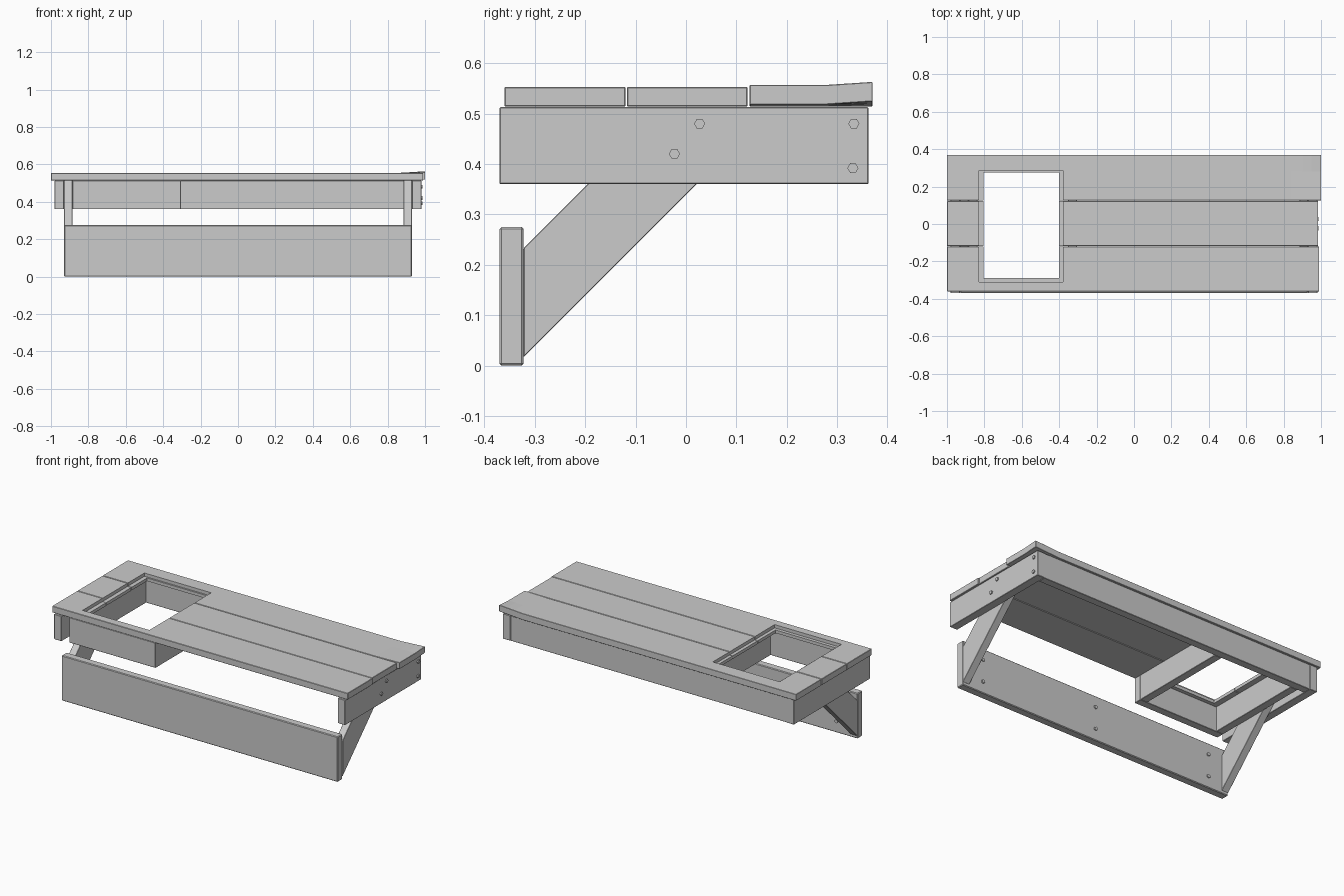
import bpy, bmesh, math
from mathutils import Matrix, Vector

if "Cube" in bpy.data.objects:
    bpy.data.objects.remove(bpy.data.objects["Cube"])


def finish(name, bm, bevel=0.0):
    bmesh.ops.recalc_face_normals(bm, faces=bm.faces)
    me = bpy.data.meshes.new(name)
    bm.to_mesh(me)
    bm.free()
    ob = bpy.data.objects.new(name, me)
    bpy.context.collection.objects.link(ob)
    if bevel:
        m = ob.modifiers.new("edge_bevel", 'BEVEL')
        m.width, m.segments = bevel, 1
        m.limit_method, m.angle_limit = 'ANGLE', math.radians(40)
    return ob


def box_bm(x, y, z):
    bm = bmesh.new()
    size = Vector((x[1] - x[0], y[1] - y[0], z[1] - z[0]))
    mid = Vector((sum(x), sum(y), sum(z))) / 2
    bmesh.ops.create_cube(bm, size=1, matrix=Matrix.Translation(mid) @ Matrix.Diagonal(size.to_4d()))
    return bm


def board(name, x, y, z, bevel=0.002):
    return finish(name, box_bm(x, y, z), bevel)


def bolt(name, loc, axis):
    # low hexagonal bolt head facing along the given axis
    bm = bmesh.new()
    rot = Vector((0, 0, 1)).rotation_difference(Vector(axis)).to_matrix().to_4x4()
    bmesh.ops.create_cone(bm, cap_ends=True, segments=6, radius1=0.011, radius2=0.011, depth=0.012,
                          matrix=Matrix.Translation(loc) @ rot)
    return finish(name, bm)


# Table top planks
TOP = (0.514, 0.553)
planks = [
    board("front_plank", (-1, 0.99), (-0.36, -0.12), TOP),
    board("middle_plank_left", (-1, -0.6), (-0.117, 0.122), TOP),
    board("middle_plank_right", (-0.6, 0.985), (-0.117, 0.122), TOP),
]

# Back plank, with its right end warped upward
bm = box_bm((-1, 1), (0.126, 0.37), TOP)
cuts = [((x, 0, 0), (1, 0, 0)) for x in (0.84, 0.9, 0.95)] + [((0, 0.28, 0), (0, 1, 0))]
for co, no in cuts:
    bmesh.ops.bisect_plane(bm, geom=bm.verts[:] + bm.edges[:] + bm.faces[:], plane_co=co, plane_no=no)
for v in bm.verts:
    t = max(0, (v.co.x - 0.84) / 0.16)
    u = max(0, (v.co.y - 0.28) / 0.09)
    v.co.z += t * (0.004 + 0.006 * u)
planks.append(finish("back_plank", bm, 0.0015))

# Rebated opening in the top: wide above, narrower below
cutters = [
    board("opening_cutter_wide", (-0.83, -0.38), (-0.31, 0.285), (0.533, 0.7), 0),
    board("opening_cutter_narrow", (-0.805, -0.40), (-0.29, 0.275), (0.45, 0.65), 0),
]
for c in cutters:
    c.hide_render = True
    c.hide_set(True)
    for p in planks:
        m = p.modifiers.new("opening", 'BOOLEAN')
        m.operation, m.object, m.solver = 'DIFFERENCE', c, 'EXACT'

# Apron boards under the top
AP = (0.36, 0.513)
for side, s in (("left", -1), ("right", 1)):
    board(f"{side}_end_apron", sorted((s * 0.93, s * 0.98)), (-0.37, 0.362), AP)
board("back_apron", (-0.93, 0.93), (0.312, 0.36), AP)

# Frame around the opening
board("opening_frame_front", (-0.885, -0.305), (-0.358, -0.31), AP)
board("opening_frame_left", (-0.885, -0.837), (-0.31, 0.312), AP)
board("opening_frame_right", (-0.353, -0.305), (-0.31, 0.312), AP)

# Wall board
board("wall_board", (-0.93, 0.93), (-0.37, -0.322), (0, 0.275), 0.004)

# Diagonal braces
profile = [(-0.322, 0.017), (0.174, 0.513), (-0.042, 0.513), (-0.322, 0.233)]
for side, s in (("left", -1), ("right", 1)):
    bm = bmesh.new()
    f = bm.faces.new([bm.verts.new((s * 0.885, y, z)) for y, z in profile])
    ext = bmesh.ops.extrude_face_region(bm, geom=[f])["geom"]
    bmesh.ops.translate(bm, vec=(s * 0.045, 0, 0),
                        verts=[g for g in ext if isinstance(g, bmesh.types.BMVert)])
    finish(f"{side}_brace", bm, 0.0015)

# Bolts on the right end apron
for i, (y, z) in enumerate([(0.333, 0.48), (0.331, 0.392), (0.027, 0.48), (-0.023, 0.42)]):
    bolt(f"apron_bolt_{i + 1}", (0.981, y, z), (1, 0, 0))

# Bolts on the back of the wall board
for i, x in enumerate((-0.79, 0, 0.79)):
    for j, z in enumerate((0.07, 0.205)):
        bolt(f"wall_bolt_{i + 1}_{j + 1}", (x, -0.321, z), (0, 1, 0))
